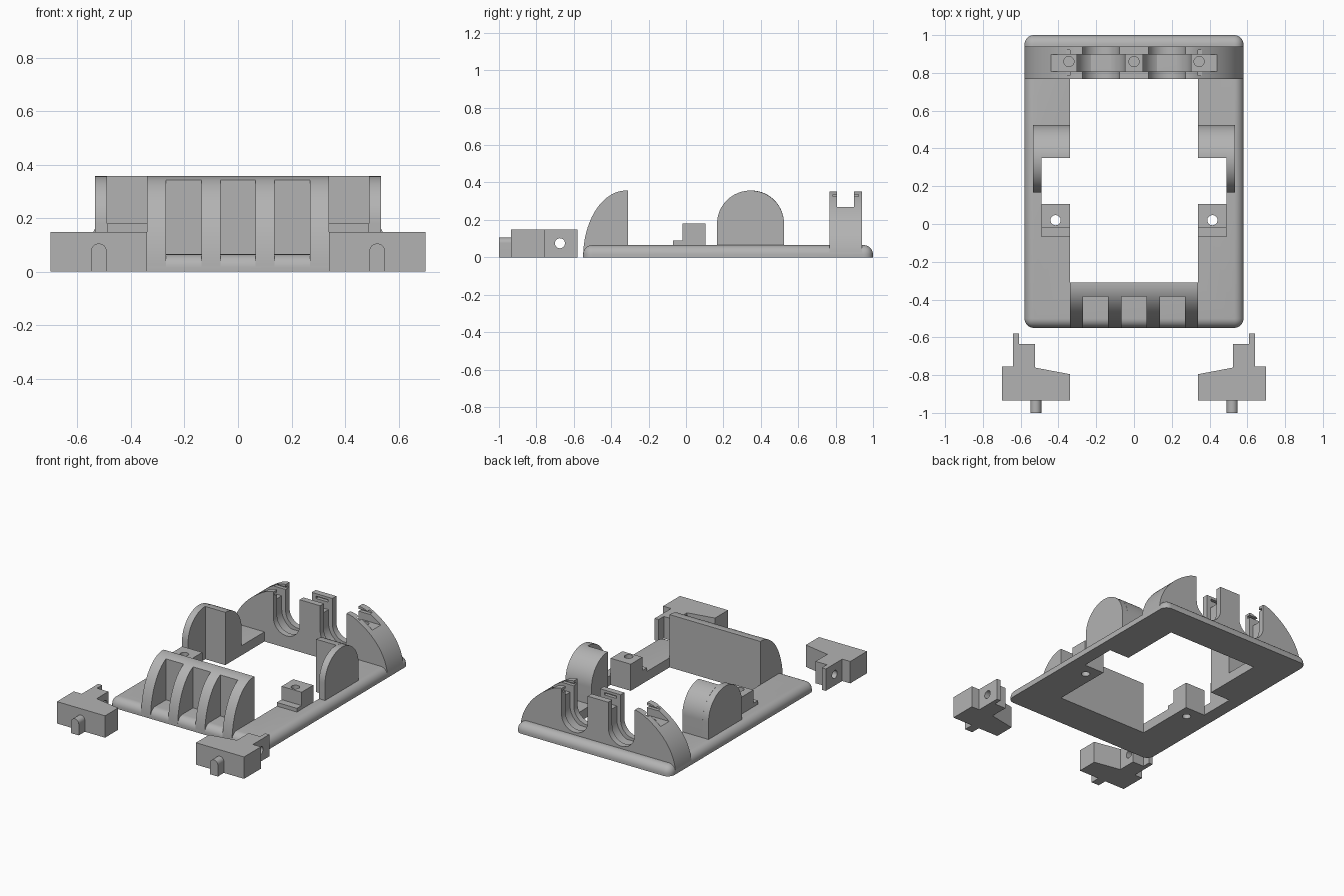
import bpy, bmesh
from math import sin, cos, pi, radians
from mathutils import Vector

cube = bpy.data.objects.get("Cube")
if cube:
    bpy.data.objects.remove(cube, do_unlink=True)

grey = bpy.data.materials.new("plain_grey")
grey.use_nodes = True
GREY = (0.45, 0.45, 0.45, 1)
grey.diffuse_color = GREY
grey.node_tree.nodes["Principled BSDF"].inputs["Base Color"].default_value = GREY


def finish(name, bm):
    bmesh.ops.recalc_face_normals(bm, faces=bm.faces)
    mesh = bpy.data.meshes.new(name)
    bm.to_mesh(mesh)
    bm.free()
    mesh.materials.append(grey)
    obj = bpy.data.objects.new(name, mesh)
    bpy.context.collection.objects.link(obj)
    return obj


def prism(name, outline, axis, lo, hi):
    """Extrude a 2D outline along an axis; outline is (y,z), (x,z) or (x,y)."""
    place = {"x": lambda a, b, t: (t, a, b),
             "y": lambda a, b, t: (a, t, b),
             "z": lambda a, b, t: (a, b, t)}[axis]
    bm = bmesh.new()
    face = bm.faces.new([bm.verts.new(place(a, b, lo)) for a, b in outline])
    side = bmesh.ops.extrude_face_region(bm, geom=[face])["geom"]
    bmesh.ops.translate(bm, verts=[v for v in side if isinstance(v, bmesh.types.BMVert)],
                        vec=Vector(place(0, 0, hi - lo)))
    return finish(name, bm)


def box(name, x, y, z):
    return prism(name, [(x[0], y[0]), (x[1], y[0]), (x[1], y[1]), (x[0], y[1])], "z", *z)


def arc(cx, cy, rx, ry, start, end, n=24):
    turns = [radians(start + (end - start) * i / n) for i in range(n + 1)]
    return [(cx + rx * cos(t), cy + ry * sin(t)) for t in turns]


def drill(name, cx, cy, r, axis, lo, hi):
    return prism(name, arc(cx, cy, r, r, 0, 360)[:-1], axis, lo, hi)


def cut(obj, *cutters):
    for c in cutters:
        mod = obj.modifiers.new("cut", "BOOLEAN")
        mod.operation, mod.solver, mod.object = "DIFFERENCE", "EXACT", c
        bpy.context.view_layer.objects.active = obj
        bpy.ops.object.modifier_apply(modifier=mod.name)
        bpy.data.objects.remove(c, do_unlink=True)


def smooth(obj):
    bpy.ops.object.select_all(action="DESELECT")
    obj.select_set(True)
    bpy.context.view_layer.objects.active = obj
    bpy.ops.object.shade_smooth_by_angle(angle=radians(30))


SIDES = (("left", 1), ("right", -1))
parts = []

# Base plate: rounded on the top and corners, flat underneath
base = box("base_plate", (-.58, .58), (-.55, 1), (0, .065))
bm = bmesh.new()
bm.from_mesh(base.data)
rim = [e for e in bm.edges if any(v.co.z > .01 for v in e.verts)]
bmesh.ops.bevel(bm, geom=rim, offset=.05, segments=8, profile=.5, affect="EDGES")
bm.to_mesh(base.data)
bm.free()
cut(base, box("opening", (-.34, .34), (-.31, .77), (-.1, .2)))
for side, s in SIDES:
    cut(base,
        box("notch", sorted((s * .3, s * .49)), (.105, .35), (-.1, .2)),
        drill("screw", s * .415, .02, .027, "z", -.1, .2))
parts.append(base)

# Front wall: quarter ellipse with three pockets between its ribs
wall = prism("front_wall", arc(-.32, 0, .23, .357, 180, 90) + [(-.31, .357), (-.31, 0)],
             "x", -.34, .34)
for x in (-.203, 0, .203):
    cut(wall, box("pocket", (x - .066, x + .066), (-.7, -.385), (-.1, .5)))
parts.append(wall)

# Rear cradle: flattened dome carrying two stepped U-shaped channels
dome = [(x, min(z, .353)) for x, z in arc(0, 0, .58, .414, 0, 180, 48)]
cradle = prism("rear_cradle", dome, "y", .768, .94)


def channel(x, r, lo, hi):
    return prism("channel", arc(x, .18, r, r, 180, 360) + [(x + r, .6), (x - r, .6)],
                 "y", lo, hi)


cut(cradle, box("trough", (-.5, .5), (.808, .898), (.27, .6)))
for x in (-.175, .175):
    cut(cradle, channel(x, .098, .6, 1.1), channel(x, .127, .808, .898))
for x in (-.345, 0, .345):
    cut(cradle, drill("screw", x, .86, .027, "z", .1, .6))
for x in (-.315, 0, .315):
    cut(cradle, box("nut_slot", (x - .045, x + .045), (.785, .922), (.32, .336)))
parts.append(cradle)

for side, s in SIDES:
    def span(a, b):
        return sorted((s * a, s * b))

    # Side ear: round-topped flange with a half-depth block behind it
    disc = arc(.345, .18, .179, .177, 0, 180)
    parts.append(prism(side + "_ear_flange", disc + [(.166, .01), (.524, .01)],
                       "x", *span(.49, .535)))
    half = arc(.35, .18, .174, .177, 0, 90)
    parts.append(prism(side + "_ear_block", half + [(.35, .01), (.524, .01)],
                       "x", *span(.34, .492)))

    # Screw post with a low step in front
    post = prism(side + "_screw_post",
                 [(-.07, .03), (.105, .03), (.105, .18), (-.02, .18), (-.02, .09), (-.07, .09)],
                 "x", *span(.34, .49))
    cut(post, drill("screw", s * .415, .02, .027, "z", -.1, .5))
    parts.append(post)

    # Loose clip: stepped body with a cross hole
    plan = [(.7, -.935), (.34, -.935), (.34, -.795), (.525, -.76), (.525, -.635),
            (.61, -.635), (.61, -.58), (.64, -.58), (.64, -.755), (.7, -.755)]
    clip = prism(side + "_clip", [(s * x, y) for x, y in plan], "z", 0, .148)
    cut(clip, drill("pin", -.674, .075, .027, "x", *span(.4, .8)))
    parts.append(clip)

    # Round-topped tongue on the front of the clip
    tongue = arc(s * .52, .076, .029, .029, 0, 180) + [(s * .52 - .029, 0), (s * .52 + .029, 0)]
    parts.append(prism(side + "_clip_tongue", tongue, "y", -1, -.93))

for part in parts:
    smooth(part)
